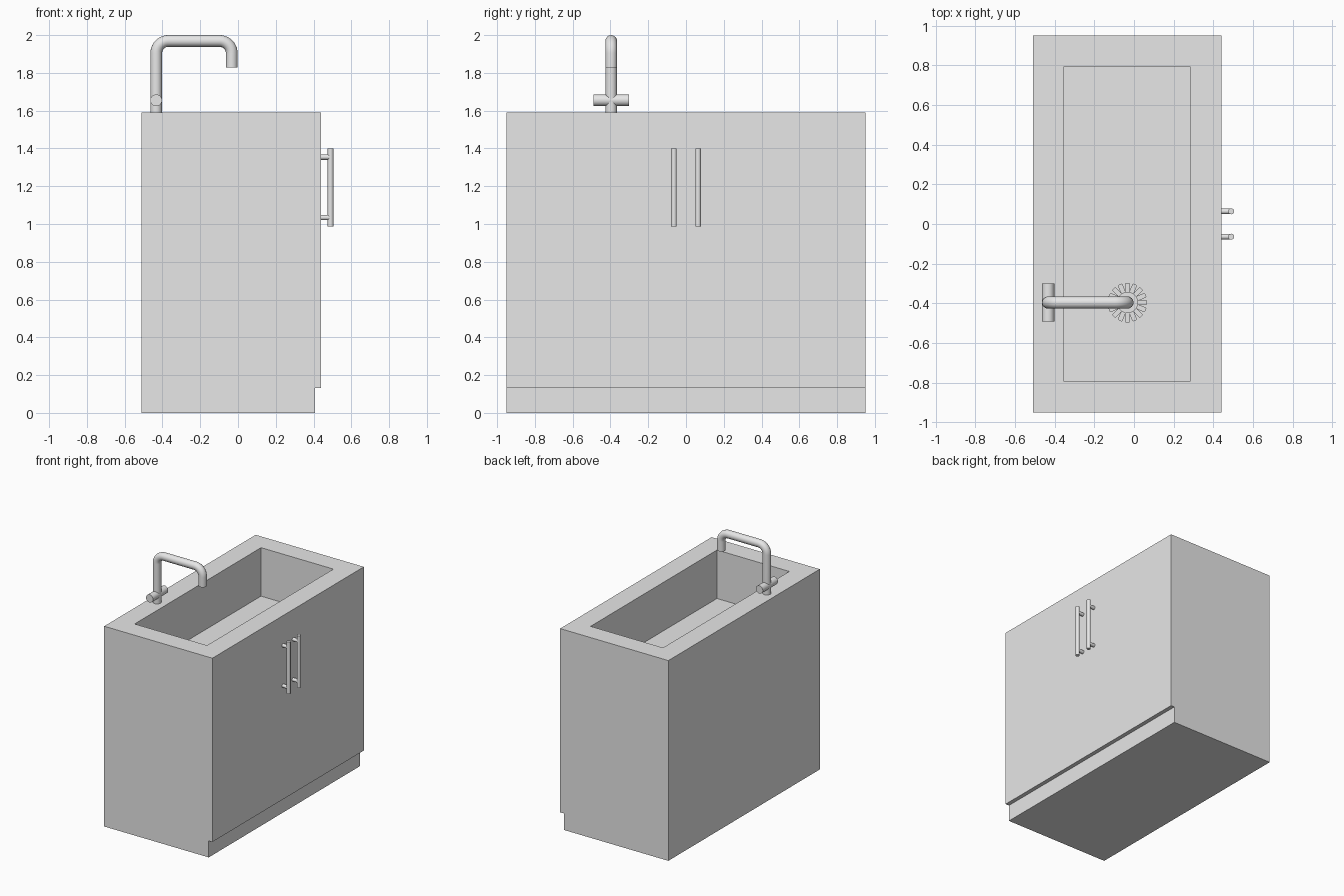
import bpy, bmesh, math
from mathutils import Matrix, Vector

cube = bpy.data.objects.get("Cube")
if cube:
    bpy.data.objects.remove(cube, do_unlink=True)

grey = bpy.data.materials.new("light grey")
grey.use_nodes = True
grey.diffuse_color = (0.8, 0.8, 0.8, 1)
grey.node_tree.nodes["Principled BSDF"].inputs["Base Color"].default_value = (0.8, 0.8, 0.8, 1)


def finish(name, bm):
    """Turn a bmesh into a named, coloured object."""
    bmesh.ops.recalc_face_normals(bm, faces=bm.faces)
    mesh = bpy.data.meshes.new(name)
    bm.to_mesh(mesh)
    bm.free()
    mesh.materials.append(grey)
    obj = bpy.data.objects.new(name, mesh)
    bpy.context.collection.objects.link(obj)
    return obj


def add_box(bm, low, high, turn=Matrix()):
    low, high = Vector(low), Vector(high)
    m = turn @ Matrix.Translation((low + high) / 2) @ Matrix.Diagonal((*(high - low), 1))
    bmesh.ops.create_cube(bm, size=1, matrix=m)


def select_only(obj):
    bpy.ops.object.select_all(action='DESELECT')
    obj.select_set(True)
    bpy.context.view_layer.objects.active = obj


def smooth(obj):
    select_only(obj)
    bpy.ops.object.shade_smooth_by_angle(angle=math.radians(40))


def rod(name, start, end, radius):
    start, end = Vector(start), Vector(end)
    axis = end - start
    bm = bmesh.new()
    bmesh.ops.create_cone(
        bm, cap_ends=True, segments=32, radius1=radius, radius2=radius, depth=axis.length,
        matrix=Matrix.Translation((start + end) / 2) @ axis.to_track_quat('Z', 'Y').to_matrix().to_4x4())
    smooth(finish(name, bm))


def cut(target, cutter):
    cutter.hide_render = True
    mod = target.modifiers.new("cut", 'BOOLEAN')
    mod.operation, mod.solver, mod.object = 'DIFFERENCE', 'EXACT', cutter
    select_only(target)
    bpy.ops.object.modifier_apply(modifier=mod.name)
    bpy.data.objects.remove(cutter, do_unlink=True)


TOP, FLOOR, FRONT = 1.59, 1.205, 0.44
TAP_X, TAP_Y, SPOUT_X, PIPE = -0.433, -0.396, -0.033, 0.031

# Cabinet: side profile with a recessed toe kick, extruded along its width
bm = bmesh.new()
profile = [(-0.51, 0), (0.408, 0), (0.408, 0.131), (FRONT, 0.131), (FRONT, TOP), (-0.51, TOP)]
face = bm.faces.new([bm.verts.new((x, -0.95, z)) for x, z in profile])
side = bmesh.ops.extrude_face_region(bm, geom=[face])
bmesh.ops.translate(bm, vec=(0, 1.9, 0), verts=[v for v in side["geom"] if isinstance(v, bmesh.types.BMVert)])
cabinet = finish("cabinet", bm)

# Basin
bm = bmesh.new()
add_box(bm, (-0.353, -0.793, FLOOR), (0.283, 0.793, TOP + 0.1))
cut(cabinet, finish("basin_cutter", bm))

# Ring of drain slots in the basin floor
bm = bmesh.new()
for i in range(16):
    turn = Matrix.Translation((SPOUT_X, TAP_Y, FLOOR)) @ Matrix.Rotation(i * math.tau / 16, 4, 'Z')
    add_box(bm, (0.053, -0.01, -0.01), (0.097, 0.01, 0.02), turn)
cut(cabinet, finish("drain_cutter", bm))

# Tap pipe: riser, two rounded bends, short spout
BEND, HIGH = 0.065, 2 - PIPE
path = [(TAP_X, TOP - 0.005)]
for cx, first in ((TAP_X + BEND, 180), (SPOUT_X - BEND, 90)):
    for step in range(11):
        a = math.radians(first - 9 * step)
        path.append((cx + BEND * math.cos(a), HIGH - BEND + BEND * math.sin(a)))
path.append((SPOUT_X, 1.828))
curve = bpy.data.curves.new("tap_pipe", 'CURVE')
curve.dimensions = '3D'
curve.bevel_depth, curve.bevel_resolution, curve.use_fill_caps = PIPE, 6, True
spline = curve.splines.new('POLY')
spline.points.add(len(path) - 1)
for point, (x, z) in zip(spline.points, path):
    point.co = (x, TAP_Y, z, 1)
curve.materials.append(grey)
pipe = bpy.data.objects.new("tap_pipe", curve)
bpy.context.collection.objects.link(pipe)
select_only(pipe)
bpy.ops.object.convert(target='MESH')
smooth(bpy.context.view_layer.objects.active)

# Tap cross handle
rod("tap_handle", (TAP_X, TAP_Y - 0.095, 1.655), (TAP_X, TAP_Y + 0.095, 1.655), PIPE)

# Door handles: a bar on two posts each
for label, y in (("right", -0.064), ("left", 0.064)):
    rod(f"{label}_handle_bar", (0.49, y, 0.987), (0.49, y, 1.4), 0.015)
    for part, z in (("lower", 1.034), ("upper", 1.354)):
        rod(f"{label}_handle_{part}_post", (FRONT - 0.005, y, z), (0.49, y, z), 0.014)
